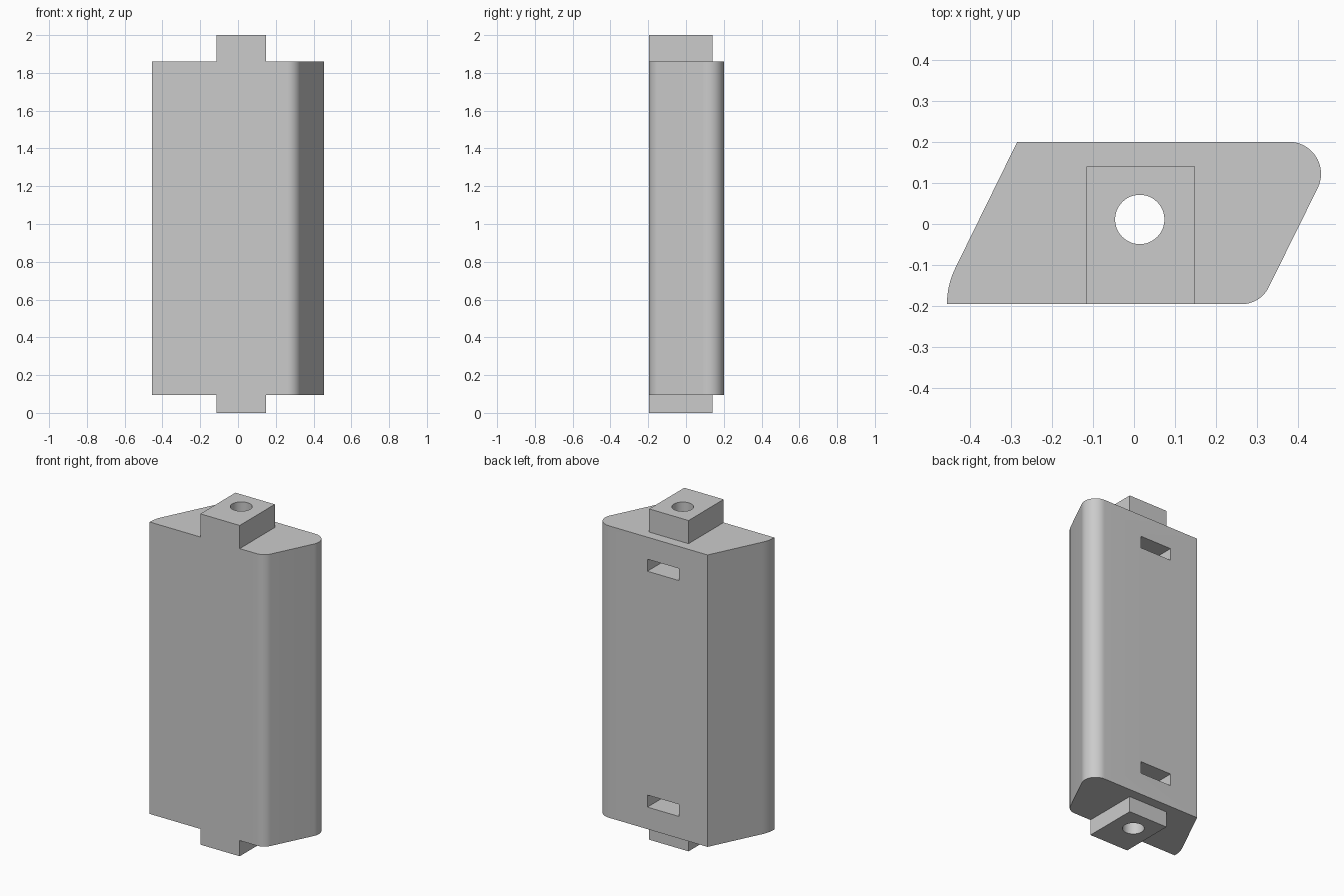
import bpy
import bmesh
from math import cos, sin, radians

cube = bpy.data.objects.get("Cube")
if cube:
    bpy.data.objects.remove(cube, do_unlink=True)

grey = bpy.data.materials.new("plain grey")
grey.use_nodes = True
grey.diffuse_color = (0.6, 0.6, 0.6, 1)
grey.node_tree.nodes["Principled BSDF"].inputs["Base Color"].default_value = (0.6, 0.6, 0.6, 1)


def arc(cx, cy, r, start, end, steps):
    angles = [radians(start + (end - start) * i / steps) for i in range(steps + 1)]
    return [(cx + r * cos(a), cy + r * sin(a)) for a in angles]


def rectangle(x0, x1, y0, y1):
    return [(x0, y0), (x1, y0), (x1, y1), (x0, y1)]


def prism(name, outline, z0, z1):
    """Extrude a counter-clockwise outline from z0 to z1."""
    bm = bmesh.new()
    base = bm.faces.new([bm.verts.new((x, y, z0)) for x, y in outline])
    top = bmesh.ops.extrude_face_region(bm, geom=[base])["geom"]
    bmesh.ops.translate(bm, vec=(0, 0, z1 - z0),
                        verts=[v for v in top if isinstance(v, bmesh.types.BMVert)])
    bmesh.ops.recalc_face_normals(bm, faces=bm.faces)
    mesh = bpy.data.meshes.new(name)
    bm.to_mesh(mesh)
    bm.free()
    mesh.materials.append(grey)
    obj = bpy.data.objects.new(name, mesh)
    bpy.context.collection.objects.link(obj)
    return obj


def combine(target, tool, operation):
    mod = target.modifiers.new(tool.name, "BOOLEAN")
    mod.object, mod.operation, mod.solver = tool, operation, "EXACT"
    bpy.context.view_layer.objects.active = target
    bpy.ops.object.modifier_apply(modifier=mod.name)
    bpy.data.objects.remove(tool, do_unlink=True)


# Slanted block with one sharp corner and three rounded ones
SLANT = 26.57
front, back = -0.195, 0.2
outline = arc(0.262, front + 0.073, 0.073, -90, -SLANT, 12)
outline += arc(0.377, back - 0.078, 0.078, -SLANT, 90, 20)
outline += [(-0.284, back)]
outline += arc(-0.255, front, 0.2, 180 - SLANT, 180, 10)
block = prism("slanted_block", outline, 0.095, 1.86)

# Tabs at both ends, flush with the front
combine(block, prism("end_tabs", rectangle(-0.115, 0.148, front, 0.14), 0, 2), "UNION")

# Nut slots opening to the back
for z in (0.228, 1.654):
    combine(block, prism("nut_slot", rectangle(-0.094, 0.118, -0.1, 0.4), z, z + 0.073), "DIFFERENCE")

# Bolt hole along the full height
combine(block, prism("bolt_hole", arc(0.014, 0.011, 0.06, 0, 352.5, 47), -0.1, 2.1), "DIFFERENCE")

bpy.ops.object.select_all(action="DESELECT")
block.select_set(True)
bpy.context.view_layer.objects.active = block
bpy.ops.object.shade_smooth_by_angle(angle=radians(25))
